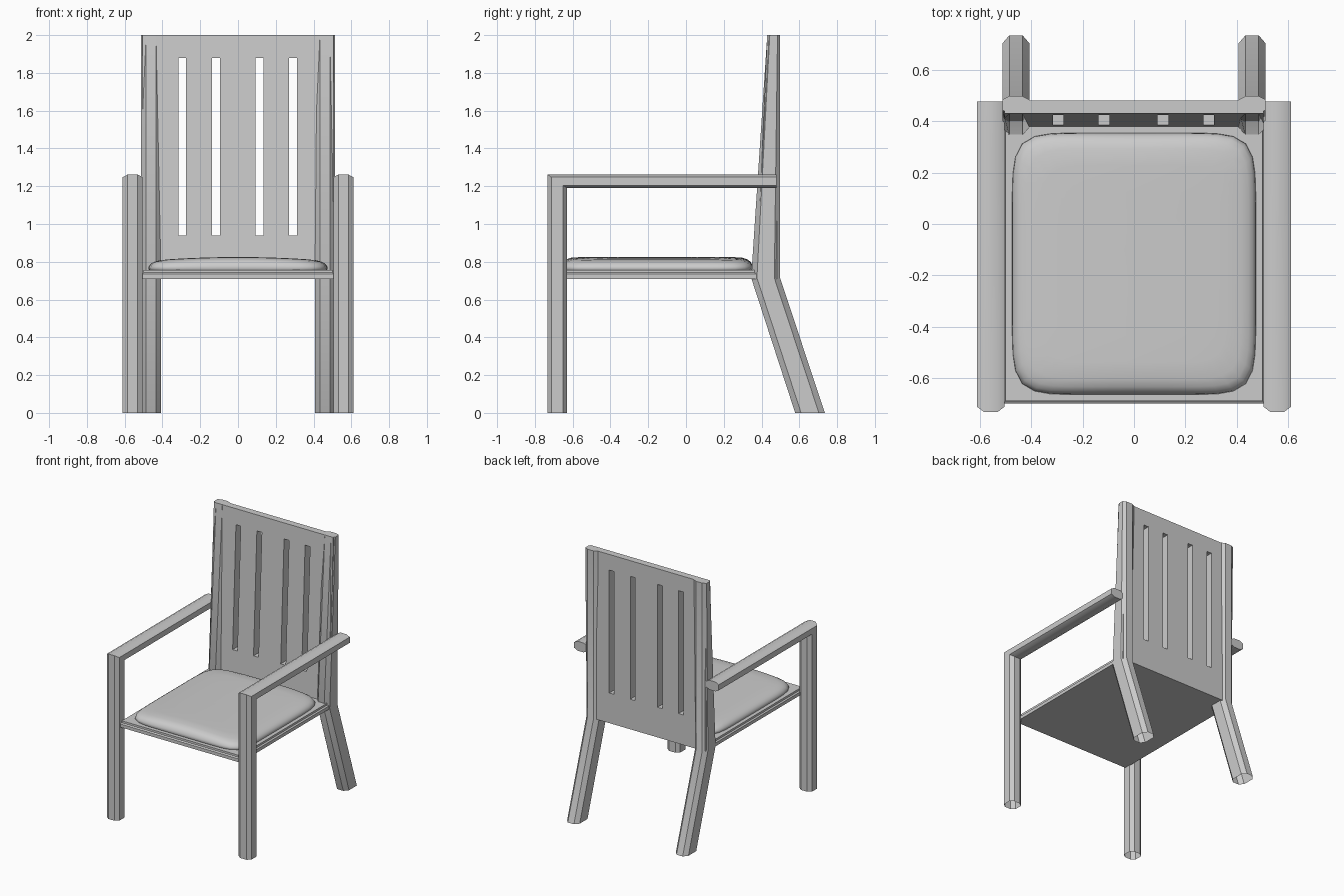
import bpy, bmesh, math

if "Cube" in bpy.data.objects:
    bpy.data.objects.remove(bpy.data.objects["Cube"])


def finish(bm, name, angle=30):
    bmesh.ops.recalc_face_normals(bm, faces=bm.faces)
    me = bpy.data.meshes.new(name)
    bm.to_mesh(me)
    bm.free()
    ob = bpy.data.objects.new(name, me)
    bpy.context.collection.objects.link(ob)
    bpy.ops.object.select_all(action='DESELECT')
    ob.select_set(True)
    bpy.context.view_layer.objects.active = ob
    bpy.ops.object.shade_smooth_by_angle(angle=math.radians(angle))
    return ob


def loft(bm, rings, cap_start, cap_end):
    vs = [[bm.verts.new(p) for p in r] for r in rings]
    n = len(vs[0])
    for a, b in zip(vs, vs[1:]):
        for i in range(n):
            j = (i + 1) % n
            bm.faces.new((a[i], a[j], b[j], b[i]))
    if cap_start:
        bm.faces.new(vs[0][::-1])
    if cap_end:
        bm.faces.new(vs[-1])


# Octagonal rail section: (sideways offset, share of the way from outer to inner edge)
OCT = [(-.026, 0), (.026, 0), (.053, .2), (.053, .8),
       (.026, 1), (-.026, 1), (-.053, .8), (-.053, .2)]


def rail(name, cx, stations):
    """Sweep the octagon through stations given as outer and inner (y, z) points."""
    bm = bmesh.new()
    rings = []
    for (oy, oz), (iy, iz) in stations:
        rings.append([(cx + dx, oy + (iy - oy) * t, oz + (iz - oz) * t) for dx, t in OCT])
    loft(bm, rings, False, True)
    return finish(bm, name)


for side, s in (("left", -1), ("right", 1)):
    # Front leg that turns into the armrest
    rail("front_leg_and_arm_" + side, s * .558,
         [((-.733, 0), (-.63, 0)), ((-.733, 1.262), (-.63, 1.19)),
          ((.478, 1.262), (.478, 1.19))])
    # Back leg, splayed below the seat and tapering above it
    rail("back_leg_" + side, s * .46,
         [((.735, 0), (.578, 0)), ((.498, .715), (.345, .715)),
          ((.498, 2), (.43, 2))])

# Slotted backrest panel
xs = [-.505, -.315, -.275, -.138, -.096, .092, .134, .27, .312, .505]
zs = [.71, .94, 1.88, 2]
bm = bmesh.new()
grid = [[bm.verts.new((x, .375 + (z - .71) / 1.29 * .055, z)) for x in xs] for z in zs]
for r in range(3):
    for c in range(9):
        if not (r == 1 and c % 2):
            bm.faces.new((grid[r][c], grid[r][c + 1], grid[r + 1][c + 1], grid[r + 1][c]))
ext = bmesh.ops.extrude_face_region(bm, geom=bm.faces[:], use_keep_orig=True)
for v in ext["geom"]:
    if isinstance(v, bmesh.types.BMVert):
        v.co.y = .482
finish(bm, "backrest")

# Seat board with a stepped edge
bm = bmesh.new()
edge = [(0, .71), (0, .735), (.01, .742), (.01, .757)]
loft(bm, [[(-.51 + d, -.70 + d, z), (.51 - d, -.70 + d, z), (.51 - d, .385, z), (-.51 + d, .385, z)]
          for d, z in edge], True, True)
finish(bm, "seat")

# Padded cushion, crowned across its width
N = 72
profile = [(.985, .752, 0), (1, .762, 0), (.995, .775, .2), (.975, .788, .6), (.94, .797, .8),
           (.88, .803, 1), (.75, .805, 1), (.55, .805, 1), (.3, .805, 1), (.1, .805, 1)]
rings = []
for scale, z, crown in profile:
    ring = []
    for i in range(N):
        c, s = math.cos(math.tau * i / N), math.sin(math.tau * i / N)
        r = scale * (abs(c) ** 8 + abs(s) ** 8) ** (-1 / 8)
        ring.append((.475 * r * c, -.155 + .51 * r * s, z + crown * .02 * (1 - (r * c) ** 2)))
    rings.append(ring)
bm = bmesh.new()
loft(bm, rings, True, True)
finish(bm, "cushion", 60)
